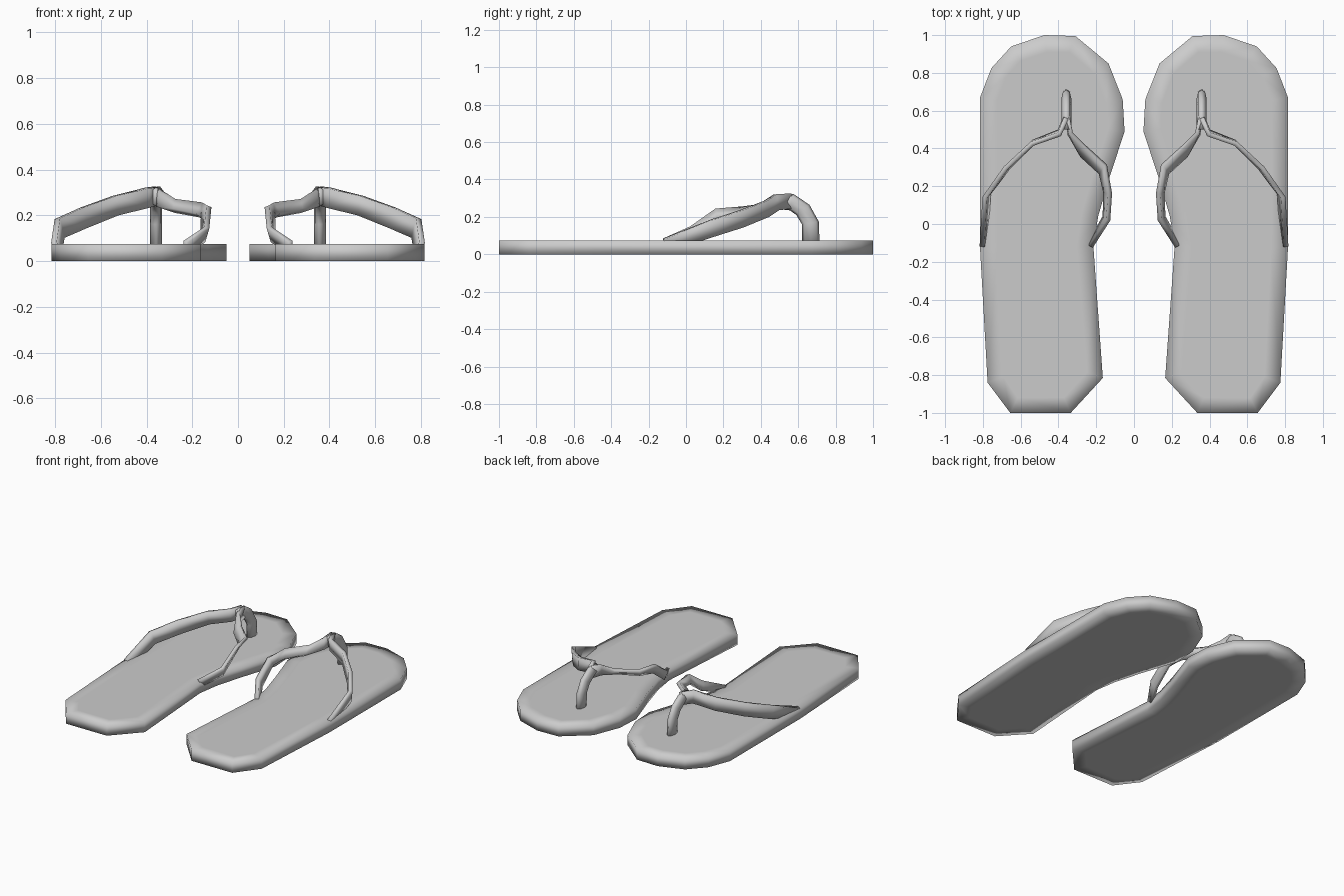
import bpy, bmesh, math
from mathutils import Vector

if "Cube" in bpy.data.objects:
    bpy.data.objects.remove(bpy.data.objects["Cube"])


def finish(name, bm):
    """Turn a bmesh into a smooth object mirrored to the other foot."""
    bmesh.ops.recalc_face_normals(bm, faces=bm.faces[:])
    for f in bm.faces:
        f.smooth = True
    me = bpy.data.meshes.new(name)
    bm.to_mesh(me)
    bm.free()
    ob = bpy.data.objects.new(name, me)
    bpy.context.collection.objects.link(ob)
    ob.modifiers.new("other_foot", 'MIRROR').use_axis[0] = True
    return ob


def loft(name, stations, half_thick, profile):
    """Sweep a cross-section between pairs of (top edge, bottom edge) points."""
    bm = bmesh.new()
    tops = [Vector(a) for a, b in stations]
    lows = [Vector(b) for a, b in stations]
    mids = [(a + b) / 2 for a, b in zip(tops, lows)]
    rings = []
    for i, mid in enumerate(mids):
        tangent = mids[min(i + 1, len(mids) - 1)] - mids[max(i - 1, 0)]
        up = (tops[i] - lows[i]) / 2
        side = tangent.cross(up).normalized() * half_thick
        rings.append([bm.verts.new(mid + up * v + side * u) for u, v in profile])
    n = len(profile)
    for a, b in zip(rings, rings[1:]):
        for k in range(n):
            bm.faces.new((a[k], a[(k + 1) % n], b[(k + 1) % n], b[k]))
    bm.faces.new(rings[0])
    bm.faces.new(rings[-1])
    return finish(name, bm)


# Sole: extruded foot outline
outline = [(.31, .995), (.475, 1), (.65, .94), (.755, .825), (.815, .67),
           (.815, -.13), (.775, -.84), (.655, -1), (.335, -1), (.165, -.815),
           (.215, -.12), (.19, .04), (.135, .23), (.05, .49), (.06, .66), (.135, .85)]
bm = bmesh.new()
base = bm.faces.new([bm.verts.new((x, y, 0)) for x, y in outline])
ext = bmesh.ops.extrude_face_region(bm, geom=[base], use_keep_orig=True)
for v in ext["geom"]:
    if isinstance(v, bmesh.types.BMVert):
        v.co.z = .075
bmesh.ops.recalc_face_normals(bm, faces=bm.faces[:])
caps = [f for f in bm.faces if len(f.verts) > 4]
bmesh.ops.inset_individual(bm, faces=caps, thickness=.09)
finish("sole", bm)

# Straps: flat bands from the toe post to both sides
band = [(-1, -1), (1, -1), (1, 1), (-1, 1)]
loft("outer_strap", [
    ((.36, .56, .325), (.36, .57, .245)),
    ((.395, .475, .32), (.395, .49, .235)),
    ((.54, .425, .285), (.53, .435, .20)),
    ((.68, .295, .235), (.665, .30, .145)),
    ((.79, .14, .185), (.77, .16, .10)),
    ((.805, -.12, .082), (.785, -.09, .02)),
], .013, band)
loft("inner_strap", [
    ((.352, .56, .325), (.352, .57, .245)),
    ((.335, .48, .305), (.34, .475, .235)),
    ((.27, .42, .262), (.28, .36, .22)),
    ((.15, .31, .248), (.18, .27, .20)),
    ((.127, .16, .24), (.152, .17, .185)),
    ((.137, .02, .145), (.155, .04, .085)),
    ((.228, -.12, .085), (.228, -.09, .04)),
], .012, band)

# Toe post: oval tube curving down into the sole
oval = [(math.cos(math.tau * k / 8), math.sin(math.tau * k / 8)) for k in range(8)]
loft("toe_post", [
    ((.358, .50, .322), (.358, .51, .24)),
    ((.358, .575, .322), (.358, .555, .235)),
    ((.358, .66, .265), (.358, .59, .21)),
    ((.358, .71, .175), (.358, .62, .16)),
    ((.358, .715, .04), (.358, .62, .04)),
], .026, oval)
